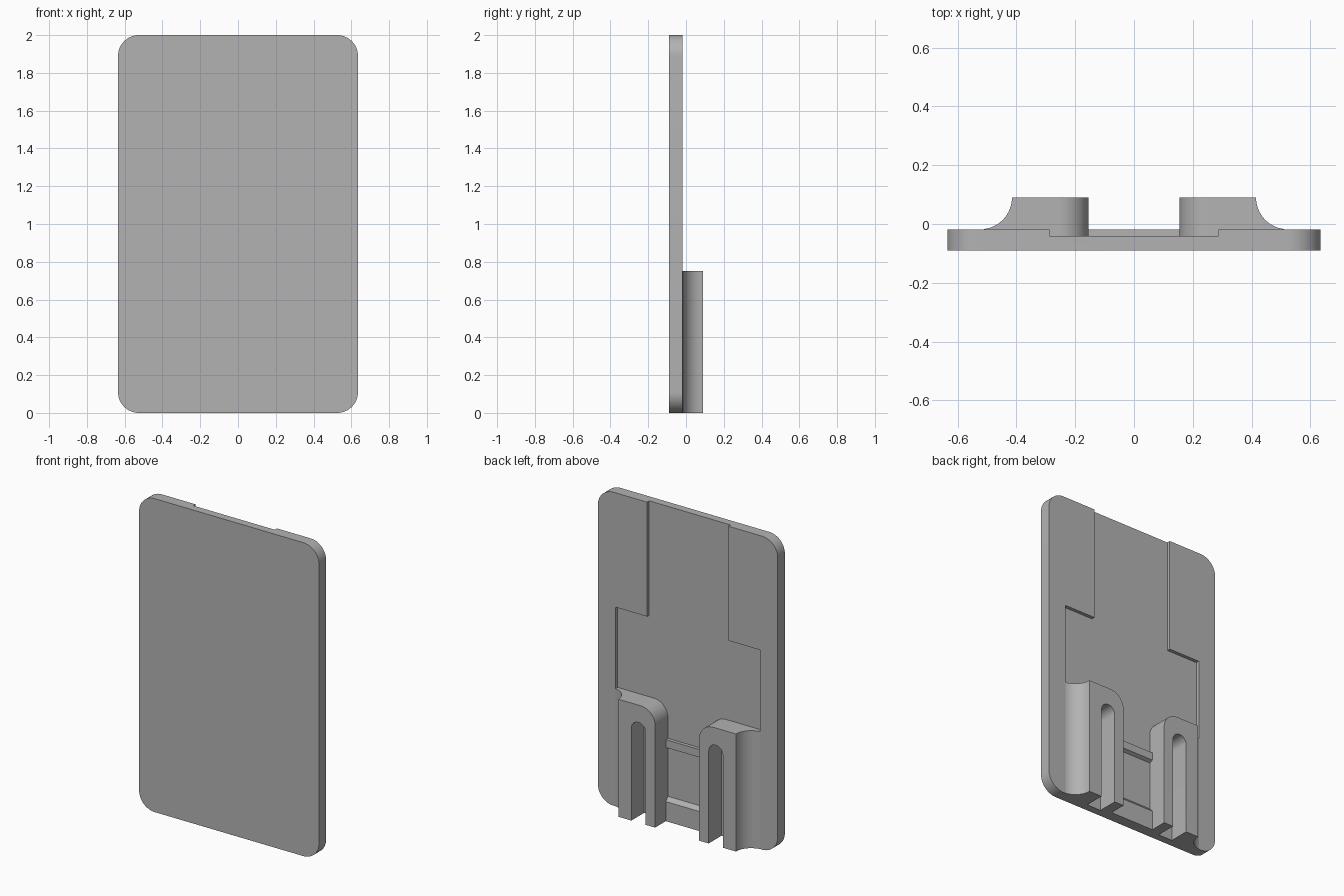
import bpy, bmesh
from math import sin, cos, radians
from mathutils import Vector

if "Cube" in bpy.data.objects:
    bpy.data.objects.remove(bpy.data.objects["Cube"])

grey = bpy.data.materials.new("plain_grey")
grey.use_nodes = True
grey.diffuse_color = (0.45, 0.45, 0.45, 1)
grey.node_tree.nodes["Principled BSDF"].inputs["Base Color"].default_value = (0.45, 0.45, 0.45, 1)

FRONT, FLOOR, FACE, TOP = -0.09, -0.04, -0.018, 0.09   # depth levels along y


def arc(cx, cy, r, start, end, n=12):
    angles = [radians(start + (end - start) * i / n) for i in range(n + 1)]
    return [(cx + r * cos(a), cy + r * sin(a)) for a in angles]


def prism(name, outline, low, high, axis):
    """Extrude a closed outline along x, y or z."""
    place = {"x": lambda p, t: (t, p[0], p[1]),
             "y": lambda p, t: (p[0], t, p[1]),
             "z": lambda p, t: (p[0], p[1], t)}[axis]
    bm = bmesh.new()
    base = bm.faces.new([bm.verts.new(place(p, low)) for p in outline])
    ext = bmesh.ops.extrude_face_region(bm, geom=[base])
    new = [v for v in ext["geom"] if isinstance(v, bmesh.types.BMVert)]
    bmesh.ops.translate(bm, verts=new, vec=Vector(place((0, 0), high - low)))
    bmesh.ops.recalc_face_normals(bm, faces=bm.faces)
    mesh = bpy.data.meshes.new(name)
    bm.to_mesh(mesh)
    bm.free()
    mesh.materials.append(grey)
    obj = bpy.data.objects.new(name, mesh)
    bpy.context.collection.objects.link(obj)
    return obj


def activate(obj):
    bpy.ops.object.select_all(action="DESELECT")
    obj.select_set(True)
    bpy.context.view_layer.objects.active = obj


def carve(obj, cutter, operation):
    mod = obj.modifiers.new("carve", "BOOLEAN")
    mod.operation, mod.solver, mod.object = operation, "EXACT", cutter
    activate(obj)
    bpy.ops.object.modifier_apply(modifier=mod.name)
    bpy.data.objects.remove(cutter)


def smooth(obj):
    activate(obj)
    bpy.ops.object.shade_smooth_by_angle(angle=radians(30))


# Back plate with rounded corners
W, H, R = 0.635, 2.0, 0.11
corners = (arc(W - R, R, R, -90, 0) + arc(W - R, H - R, R, 0, 90)
           + arc(R - W, H - R, R, 90, 180) + arc(R - W, R, R, 180, 270))
plate = prism("back_plate", corners, FRONT, FACE, "y")

# Shallow stepped channel, narrow above and wide below
half = [(0.51, -0.1), (0.51, 1.27), (0.288, 1.27), (0.288, 2.1)]
channel = prism("channel_cutter", half + [(-x, z) for x, z in reversed(half)], FLOOR, 0.1, "y")
carve(plate, channel, "DIFFERENCE")
smooth(plate)

# Pair of slotted brackets with a concave outer flank
fillet = arc(0.523, TOP, TOP - FACE, 180, 263)
section = [(0.155, FLOOR), (0.155, TOP)] + fillet + [(0.51, FACE), (0.51, FLOOR)]
arch = ([(0.323, -0.1)] + arc(0.273, 0.59, 0.05, 0, 180)
        + [(0.223, -0.1), (0.155, -0.1)] + arc(0.255, 0.65, 0.1, 180, 90)
        + [(0.6, 0.75), (0.6, -0.1)])
for side, s in (("left", 1), ("right", -1)):
    bracket = prism(side + "_bracket", [(s * x, y) for x, y in section], 0, 0.9, "z")
    cutter = prism("arch_cutter", [(s * x, z) for x, z in arch], -0.2, 0.3, "y")
    carve(bracket, cutter, "INTERSECT")
    smooth(bracket)

# Raised ridge and bottom lip between the brackets
prism("catch_ridge", [(FLOOR, 0.46), (FACE, 0.47), (FACE, 0.52), (FLOOR, 0.52)],
      -0.155, 0.155, "x")
prism("bottom_lip", [(FLOOR, 0), (FACE, 0), (FACE, 0.125), (FLOOR, 0.15)],
      -0.155, 0.155, "x")
